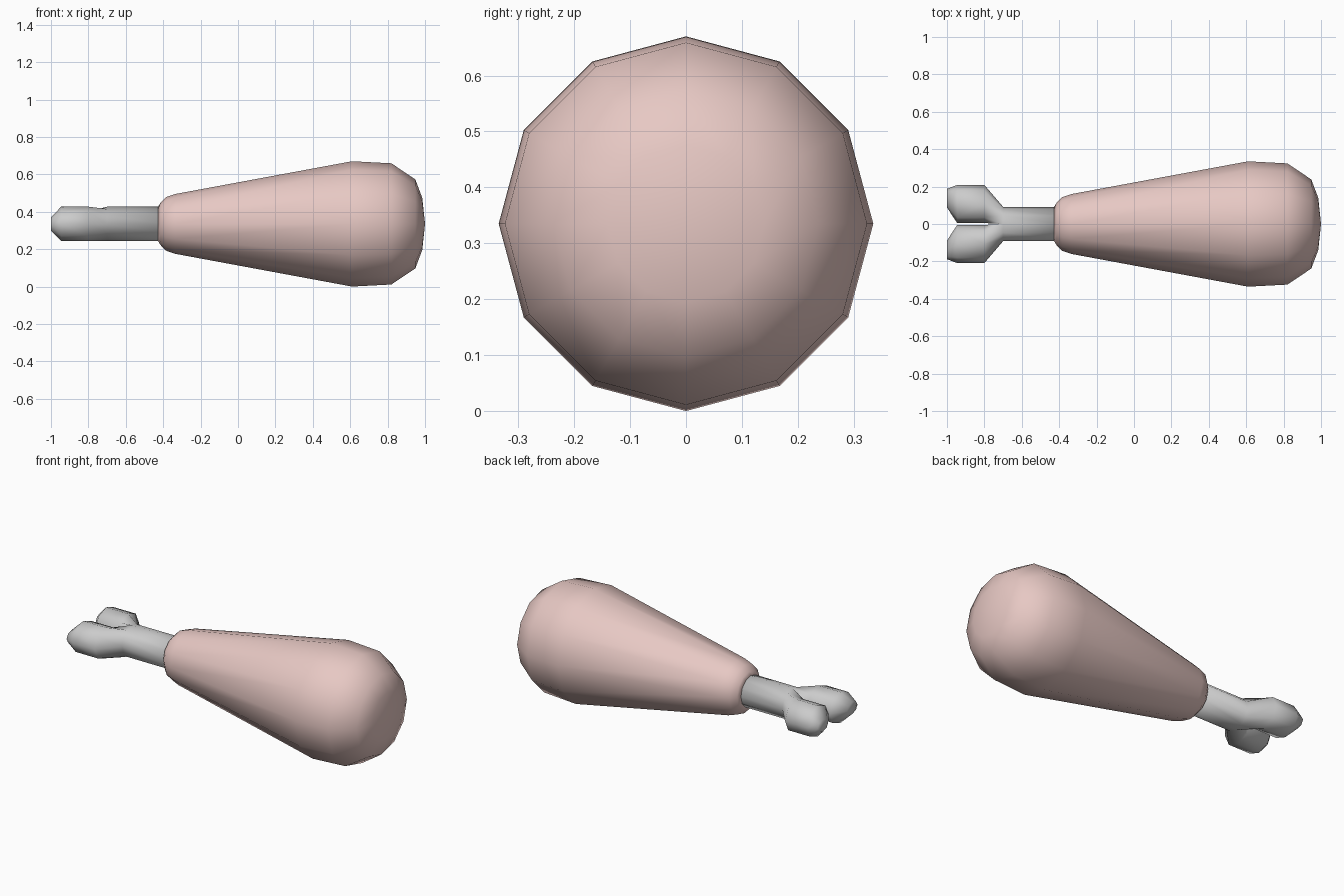
import bpy, bmesh, math

if "Cube" in bpy.data.objects:
    bpy.data.objects.remove(bpy.data.objects["Cube"])

CZ = 0.335      # height of the long axis
SIDES = 12


def ring(x, r):
    return [(x, r * math.sin(2 * math.pi * i / SIDES), CZ + r * math.cos(2 * math.pi * i / SIDES))
            for i in range(SIDES)]


def loft(bm, loops):
    """Skin a list of equal-length point loops and cap the last one."""
    rows = [[bm.verts.new(p) for p in loop] for loop in loops]
    for a, b in zip(rows, rows[1:]):
        n = len(a)
        for i in range(n):
            bm.faces.new((a[i], a[(i + 1) % n], b[(i + 1) % n], b[i]))
    return rows


def finish(bm, name):
    bmesh.ops.remove_doubles(bm, verts=bm.verts, dist=0.0005)
    bmesh.ops.recalc_face_normals(bm, faces=bm.faces)
    for f in bm.faces:
        f.smooth = True
    me = bpy.data.meshes.new(name)
    bm.to_mesh(me)
    bm.free()
    ob = bpy.data.objects.new(name, me)
    bpy.context.collection.objects.link(ob)
    return ob


# Meat: turned profile around the x axis
profile = [(-0.41, 0.07), (-0.428, 0.09), (-0.415, 0.112), (-0.385, 0.143), (-0.335, 0.16),
           (0.61, 0.335), (0.82, 0.324), (0.948, 0.238), (0.985, 0.14)]
bm = bmesh.new()
rows = loft(bm, [ring(x, r) for x, r in profile])
bm.faces.new(rows[0])
tip = bm.verts.new((1.0, 0, CZ))
for i in range(SIDES):
    bm.faces.new((rows[-1][i], rows[-1][(i + 1) % SIDES], tip))
meat = finish(bm, "meat")
mat = bpy.data.materials.new("meat_pink")
mat.diffuse_color = (0.8, 0.58, 0.55, 1)
mat.use_nodes = True
mat.node_tree.nodes["Principled BSDF"].inputs["Base Color"].default_value = mat.diffuse_color
meat.data.materials.append(mat)

# Bone: shaft that splits into two mirrored knuckles
R = 0.092
bm = bmesh.new()
rows = loft(bm, [ring(-0.40, R), ring(-0.70, R)])
bm.faces.new(rows[0])
for side in (1, -1):
    # half of the shaft end, plus its centre point
    half = [(-0.70, side * R * math.cos(math.radians(-90 + 30 * i)),
             CZ + R * math.sin(math.radians(-90 + 30 * i))) for i in range(7)]
    loops = [half + [(-0.70, 0, CZ)]]
    # knuckle sections: x, centre y, half width, half height
    for x, yc, ry, rz in [(-0.80, 0.107, 0.102, 0.092), (-0.945, 0.107, 0.102, 0.092),
                          (-1.0, 0.138, 0.05, 0.036)]:
        loops.append([(x, side * (yc + ry * math.cos(math.radians(-135 + 45 * i))),
                       CZ + rz * math.sin(math.radians(-135 + 45 * i))) for i in range(8)])
    bm.faces.new(loft(bm, loops)[-1])
finish(bm, "bone")
